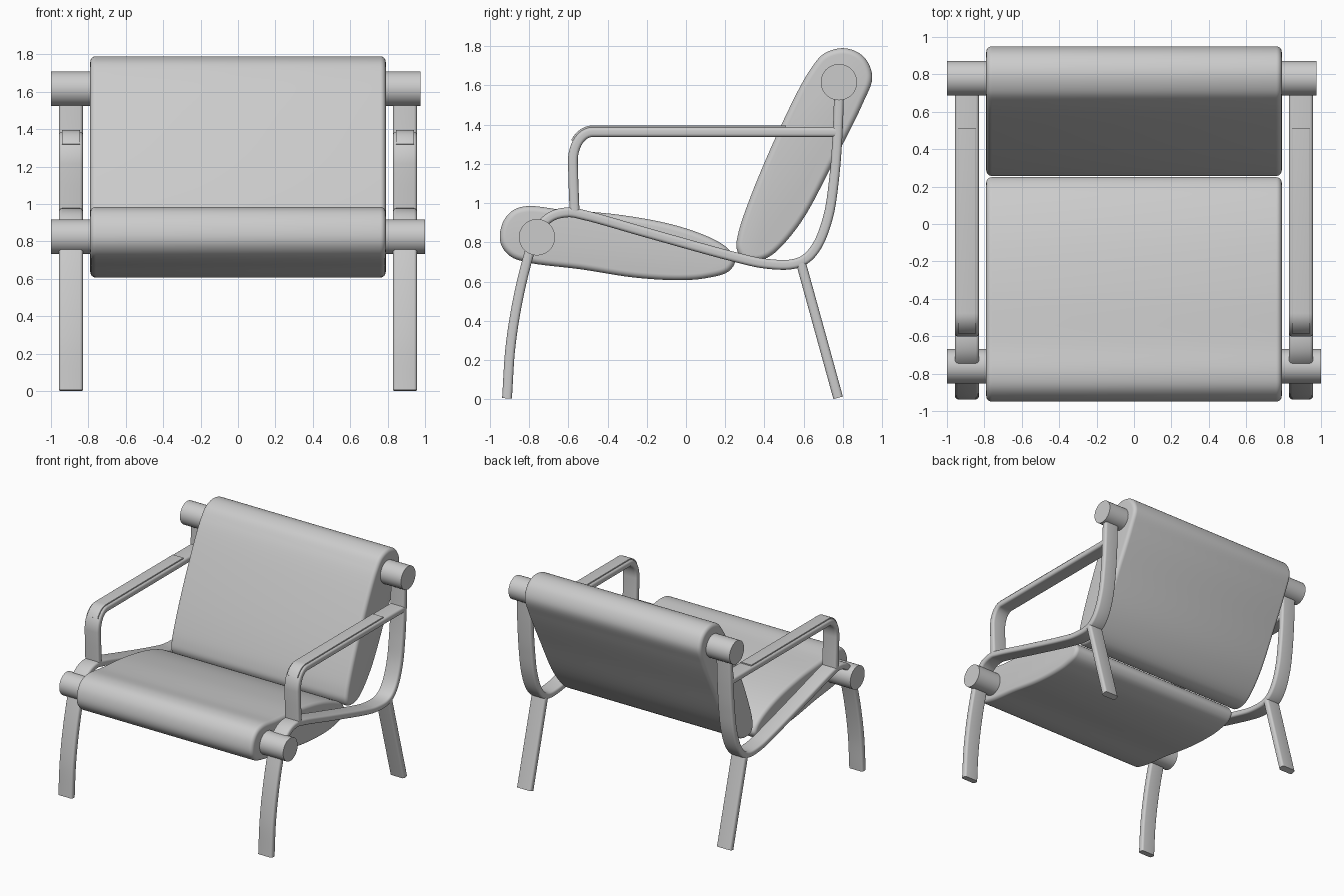
import bpy, bmesh, math
from mathutils import Vector

if "Cube" in bpy.data.objects:
    bpy.data.objects.remove(bpy.data.objects["Cube"])

BAR_X = 0.893  # centre of each side frame


def spline(pts, n=8, closed=False):
    """Centripetal Catmull-Rom through (y, z) points."""
    p = [Vector(q) for q in pts]
    if closed:
        p = [p[-1]] + p + [p[0], p[1]]
    else:
        p = [2 * p[0] - p[1]] + p + [2 * p[-1] - p[-2]]
    out = []
    for a, b, c, d in zip(p, p[1:], p[2:], p[3:]):
        t0 = 0.0
        t1 = t0 + math.sqrt((b - a).length)
        t2 = t1 + math.sqrt((c - b).length)
        t3 = t2 + math.sqrt((d - c).length)
        for i in range(n):
            t = t1 + (t2 - t1) * i / n
            a1 = a.lerp(b, (t - t0) / (t1 - t0))
            a2 = b.lerp(c, (t - t1) / (t2 - t1))
            a3 = c.lerp(d, (t - t2) / (t3 - t2))
            b1 = a1.lerp(a2, (t - t0) / (t2 - t0))
            b2 = a2.lerp(a3, (t - t1) / (t3 - t1))
            out.append(b1.lerp(b2, (t - t1) / (t2 - t1)))
    if not closed:
        out.append(p[-2])
    return out


def normals(path, closed=False):
    res, n = [], len(path)
    for i in range(n):
        a = path[i - 1] if closed or i else path[0]
        b = path[(i + 1) % n] if closed or i < n - 1 else path[-1]
        t = (b - a).normalized()
        res.append(Vector((-t.y, t.x)))
    return res


def loft(name, rings, mirror=False):
    """Skin a list of equal-length point rings and cap both ends."""
    bm = bmesh.new()
    vr = [[bm.verts.new(c) for c in r] for r in rings]
    for r, s in zip(vr, vr[1:]):
        for i in range(len(r)):
            j = (i + 1) % len(r)
            bm.faces.new((r[i], r[j], s[j], s[i]))
    bm.faces.new(vr[0])
    bm.faces.new(vr[-1])
    bmesh.ops.recalc_face_normals(bm, faces=bm.faces[:])
    me = bpy.data.meshes.new(name)
    bm.to_mesh(me)
    bm.free()
    ob = bpy.data.objects.new(name, me)
    bpy.context.collection.objects.link(ob)
    if mirror:
        ob.modifiers.new("Mirror", "MIRROR")
    bpy.ops.object.select_all(action='DESELECT')
    bpy.context.view_layer.objects.active = ob
    ob.select_set(True)
    bpy.ops.object.shade_smooth_by_angle(angle=math.radians(35))
    return ob


def bar(name, path, width=0.128, thick=0.05, r=0.017):
    """Sweep a rounded rectangle along a side-view path, on both sides."""
    sec = []
    for k, (sx, sn) in enumerate([(1, 1), (-1, 1), (-1, -1), (1, -1)]):
        for s in range(5):
            a = math.radians(90 * k + 22.5 * s)
            sec.append((sx * (width / 2 - r) + r * math.cos(a),
                        sn * (thick / 2 - r) + r * math.sin(a)))
    rings = [[(BAR_X + u, p.x + n.x * v, p.y + n.y * v) for u, v in sec]
             for p, n in zip(path, normals(path))]
    return loft(name, rings, True)


def cushion(name, pts, half=0.79, r=0.03):
    """Extrude a closed side profile across x with rounded ends."""
    path = spline(pts, 6, True)
    nor = normals(path, True)
    area = sum(a.x * b.y - b.x * a.y for a, b in zip(path, path[1:] + path[:1]))
    sgn = 1 if area > 0 else -1
    steps = [(half - r + r * math.sin(a), r * (1 - math.cos(a)))
             for a in (math.radians(15 * k) for k in range(7))]
    prof = [(-x, o) for x, o in reversed(steps)] + steps
    return loft(name, [[(x, p.x + sgn * n.x * o, p.y + sgn * n.y * o)
                        for p, n in zip(path, nor)] for x, o in prof])


def rod(name, x0, x1, y, z, r=0.0925, n=48):
    ring = [(y + r * math.cos(2 * math.pi * i / n), z + r * math.sin(2 * math.pi * i / n))
            for i in range(n)]
    return loft(name, [[(x, a, b) for a, b in ring] for x in (x0, x1)])


# Cushions
cushion("seat_cushion", [
    (-.95, .83), (-.93, .91), (-.88, .965), (-.805, .985), (-.64, .967), (-.335, .94),
    (-.03, .88), (.17, .80), (.235, .745), (.25, .70), (.215, .65), (.1, .617),
    (-.03, .607), (-.26, .62), (-.54, .663), (-.795, .695), (-.89, .725), (-.937, .775)])
cushion("back_cushion", [
    (.79, 1.79), (.865, 1.775), (.92, 1.73), (.95, 1.64), (.90, 1.505), (.76, 1.225),
    (.58, .893), (.43, .73), (.35, .705), (.285, .72), (.258, .77), (.265, .84),
    (.315, .995), (.43, 1.275), (.58, 1.59), (.64, 1.69), (.70, 1.76)])

# Cross rods
rod("front_rod", -1.0, 1.0, -.76, .826)
rod("top_rod", -1.0, .975, .78, 1.617)

# Side frame: front leg, seat rail and back post in one bent bar
bar("side_frame", spline([
    (-.913, .004), (-.895, .27), (-.857, .51), (-.805, .725), (-.76, .855), (-.69, .93),
    (-.60, .953), (-.515, .938), (-.185, .845), (.25, .725), (.40, .692), (.54, .688),
    (.61, .715), (.67, .785), (.725, .93), (.755, 1.12), (.772, 1.33), (.782, 1.6)]))

# Rear legs
bar("rear_leg", [Vector((.585, .70)), Vector((.776, .007))])

# Arms: upright, rounded bend, straight rail
arm = [Vector((-.568, .95)), Vector((-.574, 1.1))]
arm += [Vector((-.477 - .1 * math.cos(a), 1.215 + .147 * math.sin(a)))
        for a in (math.radians(7.5 * k) for k in range(13))]
arm += [Vector((.765, 1.362))]
bar("arm", arm)

# Thin arm pads wrapping over the front bend
core = [p for p in arm[1:-1] if p.y > 1.29] + [Vector((.51, 1.362))]
pad = [p + n * .023 for p, n in zip(core, normals(core))]
bar("arm_pad", pad, width=.097, thick=.022, r=.004)
